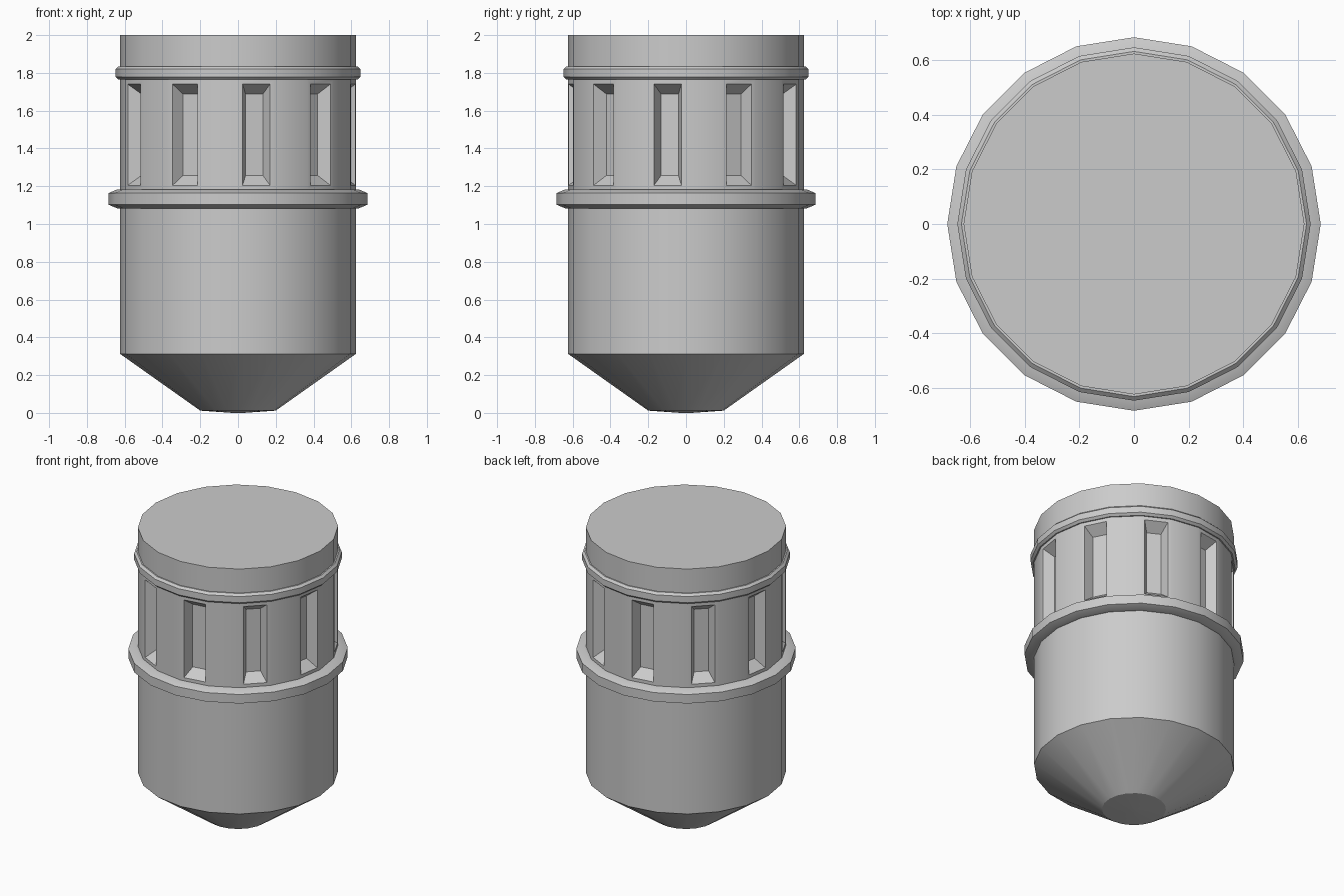
import bpy, bmesh
from math import pi, cos, sin, radians
from mathutils import Vector

if "Cube" in bpy.data.objects:
    bpy.data.objects.remove(bpy.data.objects["Cube"])

N = 20
R = 0.625
STEP = 2 * pi / N


def finish(name, bm):
    bmesh.ops.remove_doubles(bm, verts=bm.verts, dist=1e-5)
    mesh = bpy.data.meshes.new(name)
    bm.to_mesh(mesh)
    bm.free()
    obj = bpy.data.objects.new(name, mesh)
    bpy.context.collection.objects.link(obj)
    bpy.ops.object.select_all(action='DESELECT')
    obj.select_set(True)
    bpy.context.view_layer.objects.active = obj
    bpy.ops.object.shade_smooth_by_angle(angle=radians(30))
    return obj


def lathe(name, profile, close_bottom=False, close_top=False):
    """Spin an (r, z) profile, listed bottom to top, into a 20-sided shell."""
    bm = bmesh.new()
    rings = [[bm.verts.new((r * cos(j * STEP), r * sin(j * STEP), z))
              for j in range(N)] for r, z in profile]
    for low, high in zip(rings, rings[1:]):
        for j in range(N):
            k = (j + 1) % N
            bm.faces.new((low[j], low[k], high[k], high[j]))
    if close_bottom:
        bm.faces.new(rings[0][::-1])
    if close_top:
        bm.faces.new(rings[-1])
    return finish(name, bm)


def rect(bm, angle, radius, half_w, z0, z1):
    """Four corners of an upright rectangle facing outward."""
    out = Vector((cos(angle), sin(angle), 0)) * radius
    side = Vector((-sin(angle), cos(angle), 0)) * half_w
    return [bm.verts.new(out + side * s + Vector((0, 0, z)))
            for s, z in ((-1, z0), (1, z0), (1, z1), (-1, z1))]


def vented_band(name, z0, z1):
    """Wall where every second facet holds a tapered pocket."""
    bm = bmesh.new()
    flat, half = R * cos(STEP / 2), R * sin(STEP / 2)
    for j in range(N):
        a = (j + 0.5) * STEP
        loops = [rect(bm, a, flat, half, z0, z1)]
        if j % 2:
            loops.append(rect(bm, a, flat, 0.074, 1.205, 1.74))
            loops.append(rect(bm, a, 0.55, 0.046, 1.257, 1.688))
        for outer, inner in zip(loops, loops[1:]):
            for i in range(4):
                k = (i + 1) % 4
                bm.faces.new((outer[i], outer[k], inner[k], inner[i]))
        bm.faces.new(loops[-1])
    return finish(name, bm)


def collar(name, r, z0, z1, bevel_r, bevel_z):
    lathe(name, [(R, z0), (r - bevel_r, z0), (r, z0 + bevel_z),
                 (r, z1 - bevel_z), (r - bevel_r, z1), (R, z1)])


# Tapered nose and lower barrel
lathe("lower_barrel", [(0.03, 0.0), (0.2, 0.012), (R, 0.313), (R, 1.083)],
      close_bottom=True)
# Wide collar, slotted wall, narrow collar
collar("wide_collar", 0.685, 1.083, 1.183, 0.045, 0.019)
vented_band("slotted_wall", 1.183, 1.765)
collar("narrow_collar", 0.648, 1.765, 1.835, 0.015, 0.014)
# Plain top section
lathe("top_cap", [(R, 1.835), (R, 2.0)], close_top=True)
